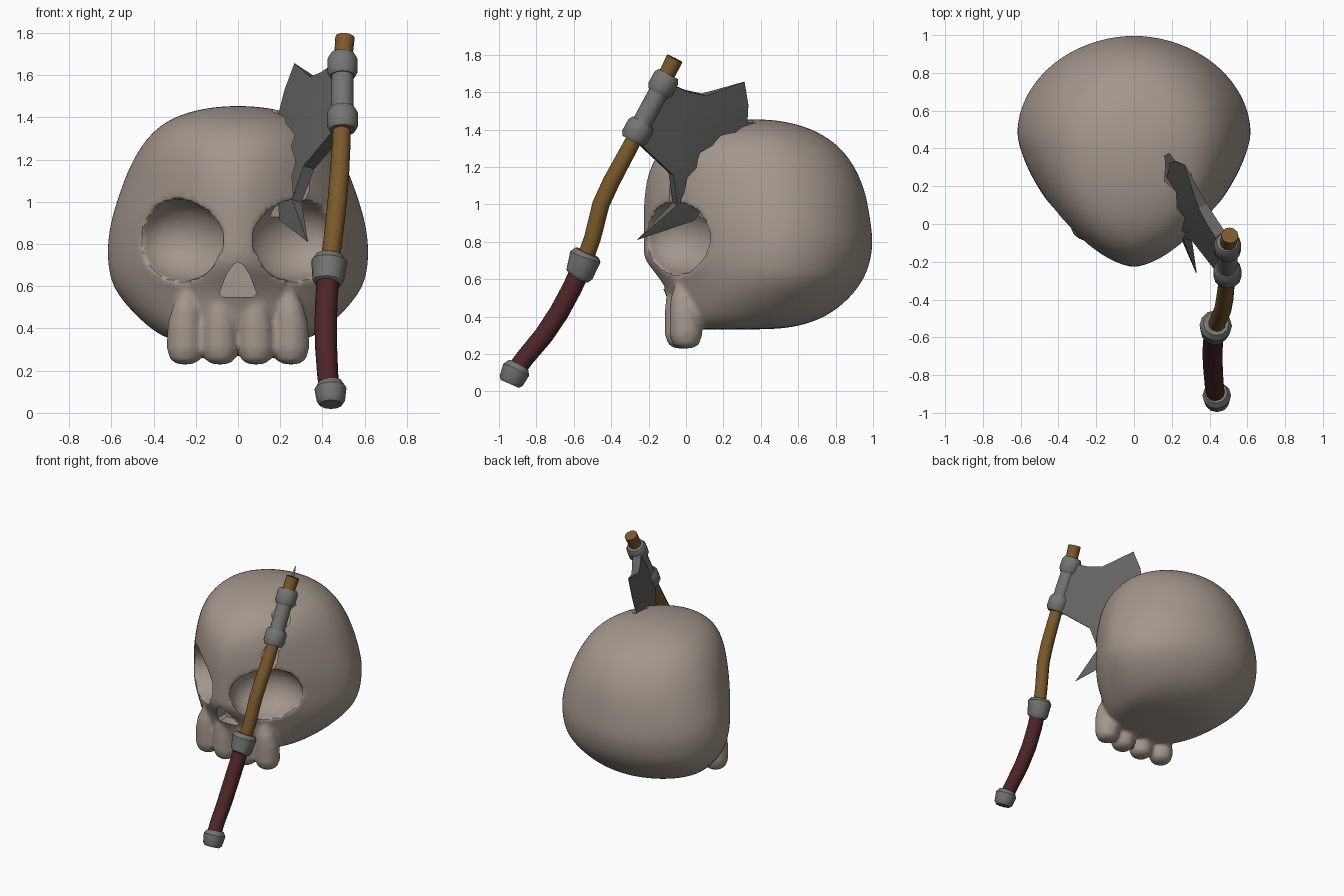
import bpy, bmesh, math
from mathutils import Vector, Matrix

if "Cube" in bpy.data.objects:
    bpy.data.objects.remove(bpy.data.objects["Cube"])

def mat(name, c):
    m = bpy.data.materials.new(name)
    m.diffuse_color = (*c, 1)
    m.use_nodes = True
    m.node_tree.nodes["Principled BSDF"].inputs["Base Color"].default_value = m.diffuse_color
    return m

BONE = mat("bone", (.37, .31, .265))
STEEL = mat("dark_steel", (.13, .13, .125))
IRON = mat("iron", (.175, .175, .17))
WOOD = mat("wood", (.2, .1, .024))
LEATHER = mat("red_leather", (.075, .018, .02))

def obj(name, verts, faces, m=None):
    me = bpy.data.meshes.new(name)
    me.from_pydata([tuple(v) for v in verts], [], faces)
    bm = bmesh.new()
    bm.from_mesh(me)
    bmesh.ops.recalc_face_normals(bm, faces=bm.faces)
    bm.to_mesh(me)
    bm.free()
    o = bpy.data.objects.new(name, me)
    bpy.context.collection.objects.link(o)
    if m:
        me.materials.append(m)
    return o

def activate(o):
    bpy.ops.object.select_all(action='DESELECT')
    o.select_set(True)
    bpy.context.view_layer.objects.active = o

def smooth(o, deg):
    activate(o)
    bpy.ops.object.shade_smooth_by_angle(angle=math.radians(deg))

def modify(o, kind, **kw):
    activate(o)
    md = o.modifiers.new("m", kind)
    for k, v in kw.items():
        setattr(md, k, v)
    bpy.ops.object.modifier_apply(modifier=md.name)

def combine(o, other, op):
    modify(o, 'BOOLEAN', operation=op, object=other, solver='EXACT')
    bpy.data.objects.remove(other)

def loft(name, rings, m=None):
    n = len(rings[0])
    faces = [(i*n + j, i*n + (j+1) % n, (i+1)*n + (j+1) % n, (i+1)*n + j)
             for i in range(len(rings)-1) for j in range(n)]
    last = (len(rings)-1) * n
    faces += [tuple(range(n))[::-1], tuple(range(last, last+n))]
    return obj(name, [v for r in rings for v in r], faces, m)

def tube(name, pts, radii, m=None, sides=12):
    P = [Vector(p) for p in pts]
    rings = []
    for i, p in enumerate(P):
        d = (P[min(i+1, len(P)-1)] - P[max(i-1, 0)]).normalized()
        a = (Vector((1, 0, 0)) - d * d.x).normalized()
        b = d.cross(a)
        rings.append([p + radii[i] * (a*math.cos(t) + b*math.sin(t))
                      for t in (2*math.pi*j/sides for j in range(sides))])
    return loft(name, rings, m)

def prism(name, poly, vec):
    return loft(name, [[Vector(p) for p in poly], [Vector(p) + vec for p in poly]])

# Cranium: horizontal sections (z, half width, front y, back y, front pointedness)
SECT = [(.33, .2, .02, .45, 2.2), (.345, .33, -.04, .6, 2.2), (.4, .42, -.08, .76, 2.1),
        (.5, .525, -.1, .88, 1.9), (.6, .6, -.15, .955, 1.65), (.7, .62, -.235, .99, 1.5),
        (.8, .622, -.23, 1.003, 1.5), (.9, .607, -.23, .99, 1.55), (1.0, .578, -.23, .975, 1.6),
        (1.1, .543, -.22, .95, 1.65), (1.2, .5, -.195, .905, 1.75), (1.3, .437, -.135, .835, 1.9),
        (1.38, .35, -.03, .725, 2), (1.43, .23, .12, .6, 2), (1.455, .08, .3, .45, 2)]
rings = []
for z, w, yf, yb, n in SECT:
    yc = yf + .58 * (yb - yf)
    ring = []
    for j in range(36):
        t = 2 * math.pi * j / 36
        c, s = math.cos(t), math.sin(t)
        e = 2 / (n if s < 0 else 1.95)
        ry = yc - yf if s < 0 else yb - yc
        ring.append((w * math.copysign(abs(c)**e, c), yc + ry * math.copysign(abs(s)**e, s), z))
    rings.append(ring)
skull = loft("skull", rings, BONE)
modify(skull, 'SUBSURF', levels=2)

# Eye sockets
for s in (-1, 1):
    bpy.ops.mesh.primitive_uv_sphere_add(segments=40, ring_count=24, radius=1,
                                         location=(s*.265, -.04, .82),
                                         rotation=(0, 0, s*math.radians(39)))
    eye = bpy.context.object
    eye.scale = (.25, .2, .192)
    bpy.context.view_layer.update()
    combine(skull, eye, 'DIFFERENCE')

# Four stubby upper teeth, fused into the face
for x, y in ((-.25, 0), (-.085, -.025), (.085, -.025), (.25, 0)):
    tooth = tube("tooth", [(x, y, .23), (x, y, .25), (x, y, .3), (x, y-.005, .42),
                           (x*.98, y-.02, .5), (x*.95, y-.03, .6)],
                 [.035, .07, .088, .084, .065, .02], sides=20)
    combine(skull, tooth, 'UNION')
modify(skull, 'REMESH', mode='VOXEL', voxel_size=.014)
modify(skull, 'SMOOTH', factor=.5, iterations=6)

# Nose opening
half = [(.025, .7), (.055, .655), (.088, .565), (.07, .548)]
poly = [(0, -.4, .715)] + [(x, -.4, z) for x, z in half] + [(-x, -.4, z) for x, z in half[::-1]]
combine(skull, prism("nose_cutter", poly, Vector((0, .37, 0))), 'DIFFERENCE')

# Axe head frame: V along the handle, U towards the cutting edge, N across the blade
A = Vector((.495, -.2, 1.5))
V = Vector((0, .474, .88)).normalized()
U = Vector((-.515, .755, -.407))
U = (U - V * U.dot(V)).normalized()
N = U.cross(V)

# Jagged gash split open around the blade
side = [(.17, .03), (.12, .075), (.07, .04), (.0, .07), (-.07, .04),
        (-.15, .075), (-.22, .045), (-.3, .06), (-.38, .035)]
gash = [(.24, 0)] + side + [(-.46, 0)] + [(v + .02, -n) for v, n in side[::-1]]
combine(skull, prism("gash_cutter", [A + U*.15 + V*v + N*n for v, n in gash], U*.47), 'DIFFERENCE')
if not skull.data.materials:
    skull.data.materials.append(BONE)
for p in skull.data.polygons:
    p.material_index = 0
while len(skull.data.materials) > 1:
    skull.data.materials.pop()
skull.data.materials[0] = BONE
smooth(skull, 35)

# Axe blade: rows from handle to edge, top to bottom, thinning to the edge
ROWS = [[(0, .18), (.15, .19), (.256, .216), (.44, .38)],
        [(0, .1), (.18, .12), (.37, .16), (.53, .28)],
        [(0, .03), (.2, .04), (.44, .08), (.59, .17)],
        [(0, -.06), (.25, -.06), (.48, -.08), (.625, -.1)],
        [(0, -.12), (.3, -.15), (.46, -.26), (.575, -.4)],
        [(0, -.17), (.31, -.24), (.42, -.37), (.32, -.635)]]
THICK = (.032, .03, .026, .002)
verts = [A + U*u + V*v + N*s*THICK[k] for s in (1, -1) for r in ROWS for k, (u, v) in enumerate(r)]
faces = []
for i in range(5):
    for k in range(3):
        q = (i*4+k, i*4+k+1, i*4+k+5, i*4+k+4)
        faces += [q, tuple(24 + a for a in q[::-1])]
rim = [0, 1, 2, 3, 7, 11, 15, 19, 23, 22, 21, 20, 16, 12, 8, 4]
faces += [(a, a+24, b+24, b) for a, b in zip(rim, rim[1:] + rim[:1])]
blade = obj("axe_blade", verts, faces, STEEL)
smooth(blade, 20)

# Handle: leather grip, wooden shaft and iron fittings
parts = [
    tube("grip", [(.435, -.92, .1), (.425, -.86, .18), (.418, -.76, .3), (.415, -.68, .42),
                  (.42, -.61, .55), (.43, -.55, .68)], [.05, .05, .052, .053, .053, .053], LEATHER),
    tube("shaft", [(.43, -.55, .68), (.45, -.5, .82), (.47, -.455, 1.0), (.48, -.4, 1.12),
                   (.488, -.33, 1.25), (.493, -.26, 1.38), (.495, -.13, 1.64), (.507, -.06, 1.78)],
         [.045, .045, .046, .046, .044, .042, .042, .046], WOOD),
    tube("pommel", [(.44, -.942, .04), (.44, -.935, .056), (.438, -.908, .115), (.435, -.895, .14)],
         [.053, .067, .076, .06], IRON),
    tube("grip_collar", [(.425, -.578, .61), (.427, -.57, .625), (.433, -.538, .72), (.435, -.528, .742)],
         [.06, .074, .086, .068], IRON),
    tube("head_socket", [A - V*.16, A + V*.18], [.053, .053], IRON)]
for name, c, r in (("lower_head_ring", -.125, .074), ("upper_head_ring", .165, .072)):
    parts.append(tube(name, [A + V*(c+h) for h in (-.058, -.035, .035, .058)],
                      [r*.82, r, r, r*.82], IRON))
for p in parts:
    smooth(p, 35)
